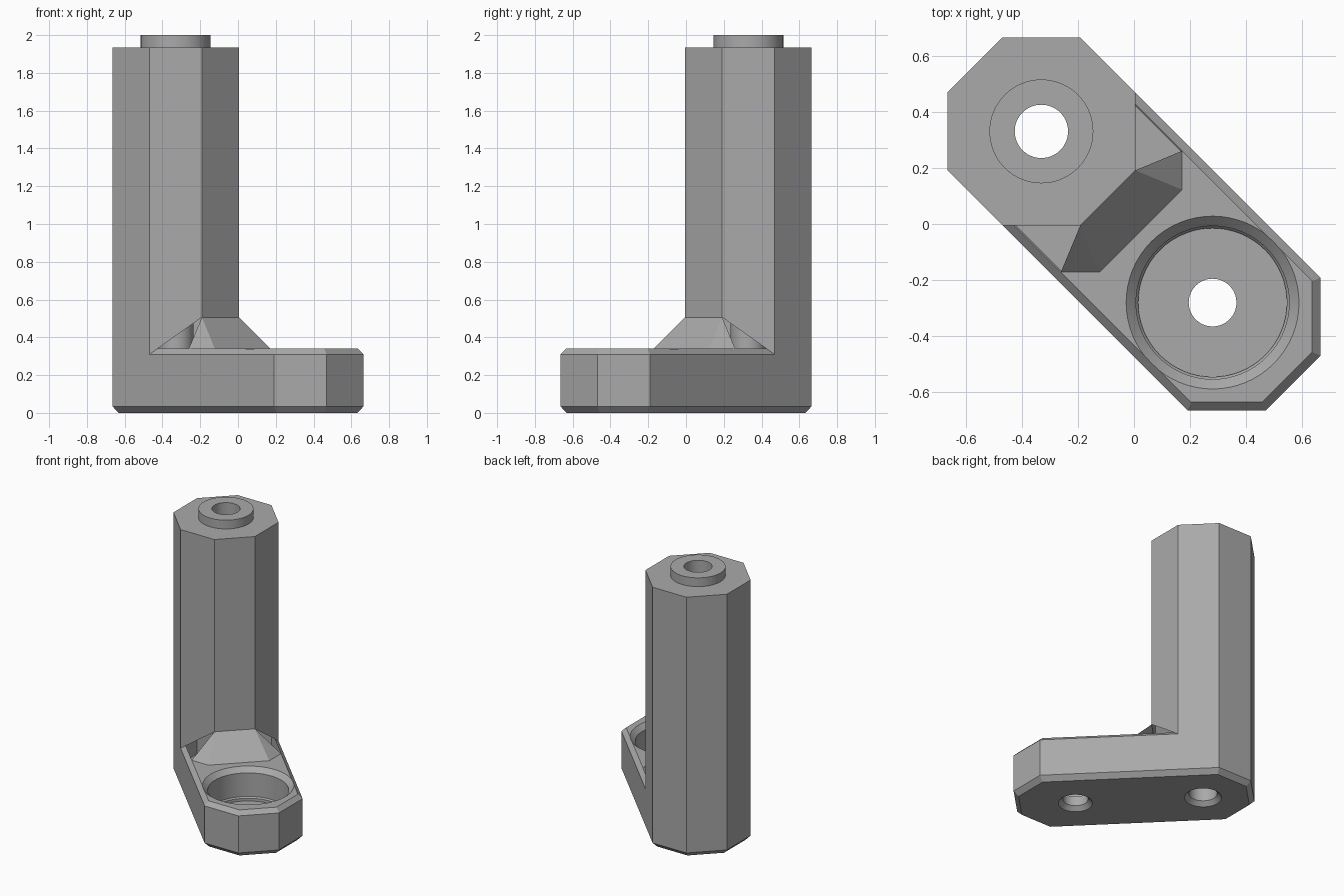
import bpy, bmesh, math
from mathutils import Vector

if "Cube" in bpy.data.objects:
    bpy.data.objects.remove(bpy.data.objects["Cube"], do_unlink=True)

R = 0.335                          # half width of the octagonal ends
T = math.tan(math.pi / 8)
POST, FOOT = (-0.33, 0.33), (0.33, -0.33)
POCKET = (0.28, -0.28)

grey = bpy.data.materials.new("mid grey")
grey.use_nodes = True
colour = (0.4, 0.4, 0.4, 1)
grey.diffuse_color = colour
grey.node_tree.nodes["Principled BSDF"].inputs["Base Color"].default_value = colour


def finish(name, bm):
    bmesh.ops.recalc_face_normals(bm, faces=bm.faces)
    mesh = bpy.data.meshes.new(name)
    bm.to_mesh(mesh)
    bm.free()
    mesh.materials.append(grey)
    ob = bpy.data.objects.new(name, mesh)
    bpy.context.collection.objects.link(ob)
    return ob


def octagon(centre, half, z):
    cx, cy = centre
    h = half * T
    return [(cx + sx * a, cy + sy * b, z) for a, b in ((half, h), (h, half))
            for sx in (-1, 1) for sy in (-1, 1)]


def hull(name, points):
    bm = bmesh.new()
    for p in points:
        bm.verts.new(p)
    out = bmesh.ops.convex_hull(bm, input=bm.verts)
    loose = {v for v in out["geom_interior"] if isinstance(v, bmesh.types.BMVert)}
    bmesh.ops.delete(bm, geom=list(loose), context="VERTS")
    bmesh.ops.dissolve_limit(bm, angle_limit=0.01, verts=bm.verts, edges=bm.edges)
    return finish(name, bm)


def lathe(name, centre, profile, segments=64):
    bm = bmesh.new()
    rings = []
    for r, z in profile:
        rings.append([bm.verts.new((centre[0] + r * math.cos(i * math.tau / segments),
                                    centre[1] + r * math.sin(i * math.tau / segments), z))
                      for i in range(segments)])
    for low, high in zip(rings, rings[1:]):
        for i in range(segments):
            j = (i + 1) % segments
            bm.faces.new((low[i], low[j], high[j], high[i]))
    bm.faces.new(rings[0])
    bm.faces.new(rings[-1])
    return finish(name, bm)


def combine(target, tool, operation):
    mod = target.modifiers.new("join", "BOOLEAN")
    mod.operation, mod.solver, mod.object = operation, "EXACT", tool
    bpy.context.view_layer.objects.active = target
    bpy.ops.object.modifier_apply(modifier=mod.name)
    bpy.data.objects.remove(tool, do_unlink=True)


# Base slab with chamfered top and bottom rims
levels = ((R - 0.033, 0), (R, 0.035), (R, 0.31), (R - 0.03, 0.34))
body = hull("bracket", [p for half, z in levels for c in (POST, FOOT)
                        for p in octagon(c, half, z)])

# Octagonal post
post = hull("post", octagon(POST, R, 0.1) + octagon(POST, R, 1.935))

# Sloped gusset between post and base, mirrored across the diagonal
edge = POST[0] + R
reach = 0.166
out = edge + reach
near = POST[1] - (R + reach) * T
far = (R - 0.03) * math.sqrt(2) - out
half_gusset = [(edge, POST[1] - R * T, 0.34 + reach), (edge, POST[1] + R * T, 0.31),
               (out, near, 0.34), (out, far, 0.34), (out, near, 0.2), (out, far, 0.2)]
gusset = hull("gusset", half_gusset + [(-y, -x, z) for x, y, z in half_gusset]
              + [(*POST, 0.25)])

# Locating collar on top of the post
collar = lathe("collar", POST, [(0.185, 1.8), (0.185, 2.0)])
for part in (post, gusset, collar):
    combine(body, part, "UNION")

# Through bore of the post, countersunk underneath
bore = lathe("post_bore", POST, [(0.135, -0.01), (0.095, 0.03), (0.095, 2.1)])
# Stepped foot pocket with bevelled mouth and countersunk hole
pocket = lathe("foot_pocket", POCKET,
               [(0.125, -0.01), (0.085, 0.03), (0.085, 0.1), (0.265, 0.1),
                (0.265, 0.12), (0.273, 0.13), (0.273, 0.305), (0.318, 0.35)])
for cutter in (bore, pocket):
    combine(body, cutter, "DIFFERENCE")

# Merge coplanar faces and shade the round walls smooth
bm = bmesh.new()
bm.from_mesh(body.data)
bmesh.ops.remove_doubles(bm, verts=bm.verts, dist=0.0005)
bmesh.ops.dissolve_limit(bm, angle_limit=0.01, verts=bm.verts, edges=bm.edges)
bm.to_mesh(body.data)
bm.free()
bpy.ops.object.select_all(action="DESELECT")
body.select_set(True)
bpy.context.view_layer.objects.active = body
bpy.ops.object.shade_smooth_by_angle(angle=math.radians(25))
